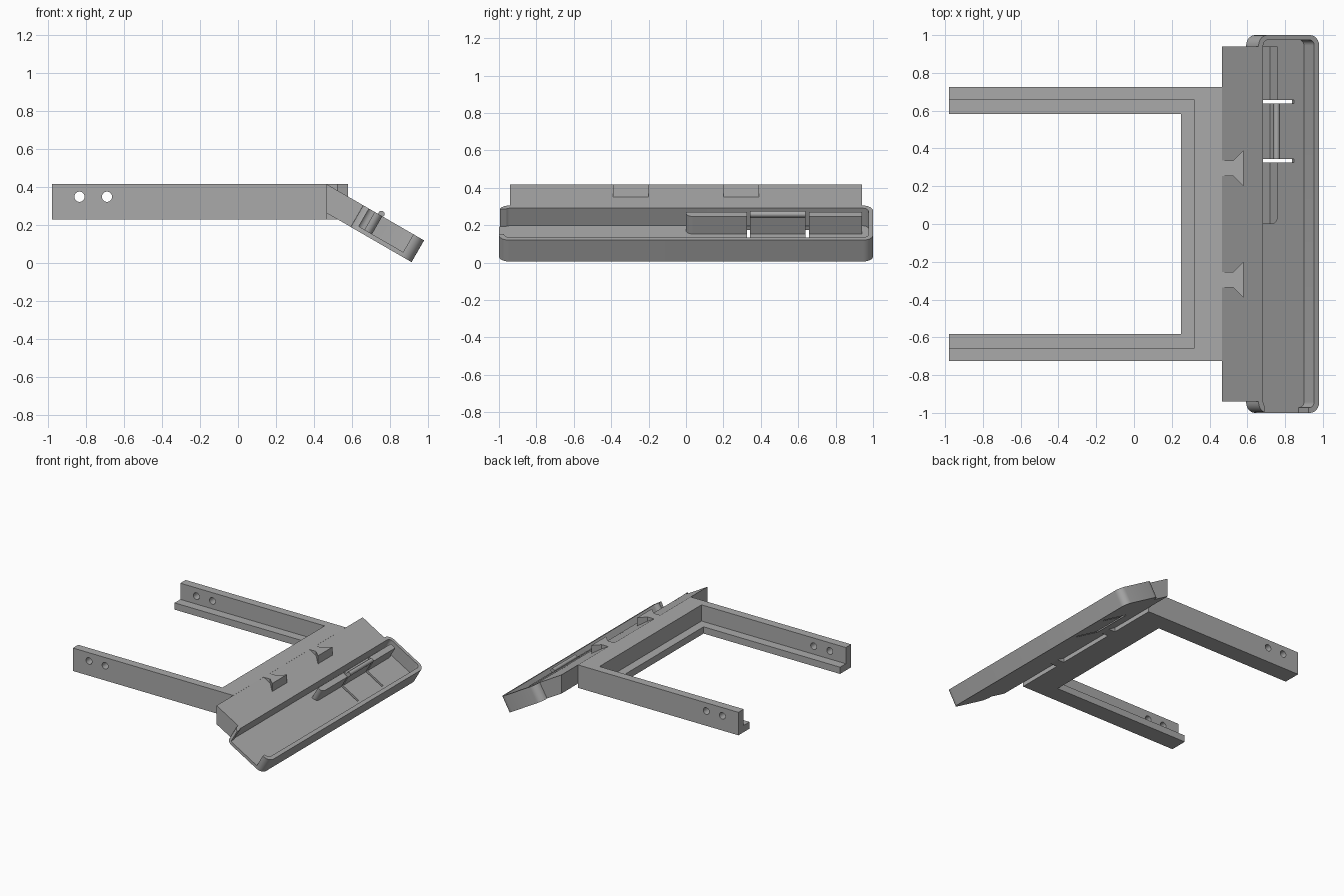
import bpy, bmesh, math
from mathutils import Matrix, Vector

cube = bpy.data.objects.get("Cube")
if cube:
    bpy.data.objects.remove(cube, do_unlink=True)

grey = bpy.data.materials.new("matte grey")
grey.use_nodes = True
colour = (0.4, 0.4, 0.4, 1)
grey.diffuse_color = colour
grey.node_tree.nodes["Principled BSDF"].inputs["Base Color"].default_value = colour

FLAT = Matrix.Identity(4)
# Tray space: x runs down the slope, z is the slope normal, origin on the low top edge
TILT = Matrix.Translation((0.98, 0, 0.12)) @ Matrix.Rotation(math.radians(30), 4, 'Y')
# Profile space: outline x, y becomes world x, z and extrusion runs along -y
SIDE = Matrix.Rotation(math.radians(90), 4, 'X')


def prism(name, outline, low, high, space=FLAT):
    """Extrude a flat outline from low to high along its own z."""
    bm = bmesh.new()
    face = bm.faces.new([bm.verts.new((a, b, low)) for a, b in outline])
    new = bmesh.ops.extrude_face_region(bm, geom=[face])["geom"]
    verts = [v for v in new if isinstance(v, bmesh.types.BMVert)]
    bmesh.ops.translate(bm, vec=(0, 0, high - low), verts=verts)
    bmesh.ops.transform(bm, matrix=space, verts=bm.verts)
    bmesh.ops.recalc_face_normals(bm, faces=bm.faces)
    mesh = bpy.data.meshes.new(name)
    bm.to_mesh(mesh)
    bm.free()
    mesh.materials.append(grey)
    ob = bpy.data.objects.new(name, mesh)
    bpy.context.collection.objects.link(ob)
    return ob


def rect(x0, x1, y0, y1, radii=(0, 0, 0, 0), steps=6):
    """Rectangle with a radius for each corner, counter-clockwise from x0, y0."""
    pts = []
    corners = [(x0, y0, 1, 1), (x1, y0, -1, 1), (x1, y1, -1, -1), (x0, y1, 1, -1)]
    for i, ((x, y, sx, sy), r) in enumerate(zip(corners, radii)):
        if not r:
            pts.append((x, y))
            continue
        for k in range(steps + 1):
            t = math.pi * (1 + i / 2 + k / steps / 2)
            pts.append((x + sx * r + r * math.cos(t), y + sy * r + r * math.sin(t)))
    return pts


def circle(x, y, r, n=24):
    return [(x + r * math.cos(k * math.tau / n), y + r * math.sin(k * math.tau / n)) for k in range(n)]


def carve(ob, cutters):
    """Cut the shapes out, bake the result and drop the cutters."""
    for c in cutters:
        c.hide_render = True
        mod = ob.modifiers.new("cut", 'BOOLEAN')
        mod.operation, mod.solver, mod.object = 'DIFFERENCE', 'EXACT', c
    bpy.context.view_layer.update()
    done = bpy.data.meshes.new_from_object(ob.evaluated_get(bpy.context.evaluated_depsgraph_get()))
    ob.modifiers.clear()
    ob.data = done
    for c in cutters:
        bpy.data.objects.remove(c, do_unlink=True)


def smooth(ob):
    bpy.ops.object.select_all(action='DESELECT')
    ob.select_set(True)
    bpy.context.view_layer.objects.active = ob
    bpy.ops.object.shade_smooth_by_angle(angle=math.radians(30))


# U-shaped frame: tall outer wall with a low inner ledge
BASE, TOP = 0.23, 0.417


def u_outline(back, inner, outer, front):
    return [(-0.98, -outer), (front, -outer), (front, outer), (-0.98, outer),
            (-0.98, inner), (back, inner), (back, -inner), (-0.98, -inner)]


frame = prism("frame_wall", u_outline(0.32, 0.657, 0.725, 0.466), BASE, TOP)
carve(frame, [prism("hole_cutter", circle(x, 0.35, 0.027), -1, 1, SIDE) for x in (-0.835, -0.69)])
smooth(frame)
prism("frame_ledge", u_outline(0.25, 0.583, 0.66, 0.33), BASE, BASE + 0.055)

# Sloped connector between the frame and the tray
prism("connector", [(0.465, TOP), (0.668, 0.3), (0.603, 0.186), (0.465, 0.265)], -0.94, 0.94, SIDE)

# Dovetail hooks, flat on top
for side, label in ((1, "left"), (-1, "right")):
    half = [(0.465, 0.04), (0.525, 0.04), (0.58, 0.095)]
    outline = [(x, side * 0.295 + w) for x, w in half]
    outline += [(x, side * 0.295 - w) for x, w in reversed(half)]
    prism("dovetail_" + label, outline, BASE, TOP)

# Tray: rounded slab, hollowed, open at the front end, with slits round a spring tab
DEEP, FLOOR = -0.132, -0.108
SLITS = (0.334, 0.648)
tray = prism("tray", rect(-0.37, 0, -1, 1, (0.055,) * 4), DEEP, 0, TILT)
cutters = [
    prism("cavity_cutter", rect(-0.342, -0.03, -0.972, 0.975, (0.03,) * 4), FLOOR, 0.1, TILT),
    prism("opening_cutter", rect(-0.335, -0.065, -1.1, -0.9), FLOOR, 0.1, TILT),
    prism("gap_cutter", rect(-0.338, -0.3, *SLITS), -0.2, -0.05, TILT),
]
cutters += [prism("slit_cutter", rect(-0.339, -0.09, y - 0.009, y + 0.009), -0.2, 0.1, TILT) for y in SLITS]
carve(tray, cutters)
smooth(tray)

# Retaining bar beside the high wall, split by the slits
ends = [0.0, SLITS[0], SLITS[1], 0.94]
for i, label in enumerate(("front", "middle", "back")):
    y0 = ends[i] + (0.009 if i else 0)
    y1 = ends[i + 1] - (0.009 if i < 2 else 0)
    radii = (0, 0 if i else 0.035, 0, 0)
    smooth(prism("bar_" + label, rect(-0.3, -0.254, y0, y1, radii), FLOOR - 0.002, 0, TILT))

# Rounded catch lip on the spring tab
lip = prism("catch_lip", circle(-0.264, 0.008, 0.017, 16), -SLITS[1] + 0.009, -SLITS[0] - 0.009, TILT @ SIDE)
smooth(lip)
